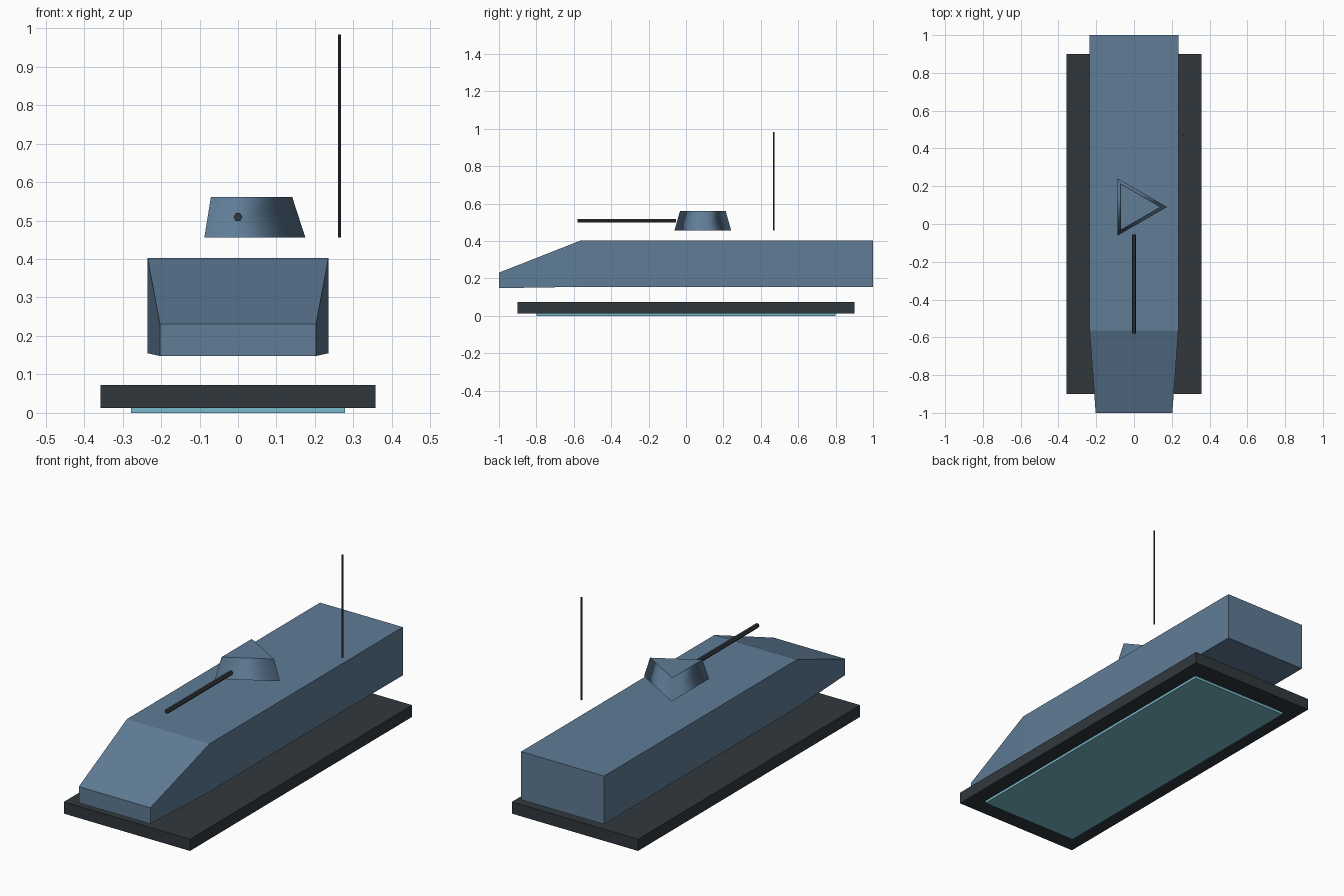
import bpy, bmesh, math
from mathutils import Matrix, Vector

cube = bpy.data.objects.get("Cube")
if cube:
    bpy.data.objects.remove(cube, do_unlink=True)


def material(name, rgb):
    m = bpy.data.materials.new(name)
    m.use_nodes = True
    m.diffuse_color = (*rgb, 1)
    m.node_tree.nodes["Principled BSDF"].inputs["Base Color"].default_value = (*rgb, 1)
    return m


blue = material("steel blue", (0.115, 0.202, 0.305))
dark = material("charcoal", (0.030, 0.039, 0.046))
teal = material("pale teal", (0.19, 0.49, 0.59))


def finish(name, bm, mat):
    bmesh.ops.recalc_face_normals(bm, faces=bm.faces)
    mesh = bpy.data.meshes.new(name)
    bm.to_mesh(mesh)
    bm.free()
    mesh.materials.append(mat)
    obj = bpy.data.objects.new(name, mesh)
    bpy.context.collection.objects.link(obj)
    return obj


def slab(name, half_x, half_y, z0, z1, mat):
    bm = bmesh.new()
    bmesh.ops.create_cube(bm, size=2, matrix=Matrix.LocRotScale(
        Vector((0, 0, (z0 + z1) / 2)), None, Vector((half_x, half_y, (z1 - z0) / 2))))
    return finish(name, bm, mat)


def rod(name, centre, r1, r2, depth, sides, mat, turn=None):
    bm = bmesh.new()
    bmesh.ops.create_cone(bm, cap_ends=True, segments=sides, radius1=r1, radius2=r2,
                          depth=depth, matrix=Matrix.Translation(centre) @ (turn or Matrix()))
    return finish(name, bm, mat)


# Skirt and the lift plate under it
slab("skirt", 0.358, 0.90, 0.013, 0.073, dark)
slab("lift_plate", 0.278, 0.80, 0.0, 0.0135, teal)

# Hull: rectangular sections (y, half width, bottom, top) joined from nose to tail
bm = bmesh.new()
rings = []
for y, w, z0, z1 in [(-1, 0.203, 0.148, 0.231), (-0.565, 0.235, 0.155, 0.402), (1, 0.235, 0.155, 0.402)]:
    rings.append([bm.verts.new((x, y, z)) for x, z in ((-w, z0), (w, z0), (w, z1), (-w, z1))])
for a, b in zip(rings, rings[1:]):
    for i in range(4):
        j = (i + 1) % 4
        bm.faces.new((a[i], a[j], b[j], b[i]))
bm.faces.new(rings[0])
bm.faces.new(rings[-1])
finish("hull", bm, blue)

# Three-sided turret pointing to the left, with smooth sides and flat caps
bm = bmesh.new()
bottom, top = ([bm.verts.new((r * math.cos(k * math.tau / 3), 0.09 + r * math.sin(k * math.tau / 3), z))
                for k in range(3)] for r, z in ((0.175, 0.456), (0.141, 0.561)))
bm.faces.new(bottom)
bm.faces.new(top)
for i in range(3):
    j = (i + 1) % 3
    bm.faces.new((bottom[i], bottom[j], top[j], top[i])).smooth = True
for e in bm.edges:
    e.smooth = all(f.smooth for f in e.link_faces)
finish("turret", bm, blue)

# Gun barrel and aerial
rod("gun_barrel", (0, -0.317, 0.509), 0.0115, 0.0115, 0.525, 6, dark,
    Matrix.Rotation(math.pi / 2, 4, "X") @ Matrix.Rotation(math.pi / 2, 4, "Z"))
rod("aerial", (0.264, 0.469, 0.72), 0.0045, 0.0045, 0.527, 6, dark)
